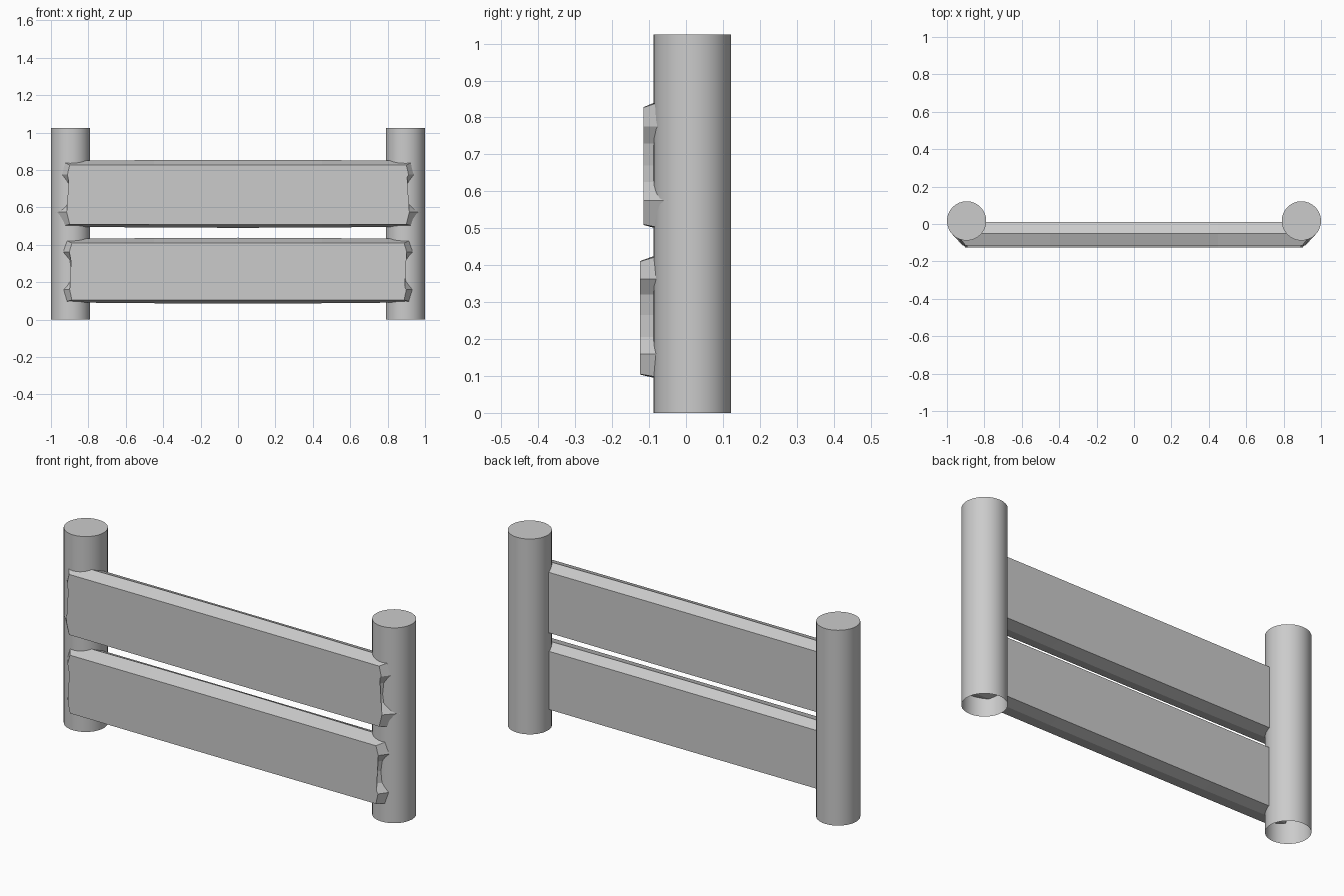
import bpy, bmesh
from mathutils import Matrix

if "Cube" in bpy.data.objects:
    bpy.data.objects.remove(bpy.data.objects["Cube"])


def finish(bm, name, angle=None):
    bmesh.ops.recalc_face_normals(bm, faces=bm.faces)
    mesh = bpy.data.meshes.new(name)
    bm.to_mesh(mesh)
    bm.free()
    ob = bpy.data.objects.new(name, mesh)
    bpy.context.collection.objects.link(ob)
    if angle:
        bpy.context.view_layer.objects.active = ob
        ob.select_set(True)
        bpy.ops.object.shade_smooth_by_angle(angle=angle)
        ob.select_set(False)
    return ob


def post(name, x):
    # round post, capped on top and open underneath
    bm = bmesh.new()
    bmesh.ops.create_cone(bm, cap_ends=True, segments=32, radius1=0.105, radius2=0.105,
                          depth=1.025, matrix=Matrix.Translation((x, 0.0165, 0.5125)))
    bottom = [f for f in bm.faces if all(v.co.z < 0.01 for v in f.verts)]
    bmesh.ops.delete(bm, geom=bottom, context='FACES_ONLY')
    finish(bm, name, 0.6)


def outline(end, bow):
    # closed outline: slightly bowed long edges, chipped ends mirrored
    top, bot = end[0][1], end[-1][1]
    mids = [(-0.45, 0.7), (0.0, 1.0), (0.45, 0.7)]
    pts = [(x, top + bow * k) for x, k in mids]
    pts += end
    pts += [(x, bot - bow * k) for x, k in reversed(mids)]
    pts += [(-x, z) for x, z in reversed(end)]
    return pts


def plank(name, end, flare, y_front, y_back):
    # three stacked outlines: front face, widest ridge, back face
    bm = bmesh.new()
    last = len(end) - 1
    ridge = []
    for i, ((x, z), d) in enumerate(zip(end, flare)):
        dz = 0.022 if i == 0 else -0.013 if i == last else 0
        ridge.append((x + d, z + dz))
    back = [(0.9, z) for _, z in end]
    rings = []
    for pts, y in ((outline(end, 0.001), y_front),
                   (outline(ridge, 0.006), -0.05),
                   (outline(back, 0.001), y_back)):
        rings.append([bm.verts.new((x, y, z)) for x, z in pts])
    n = len(rings[0])
    for a, b in zip(rings, rings[1:]):
        for i in range(n):
            j = (i + 1) % n
            bm.faces.new((a[i], a[j], b[j], b[i]))
    caps = [bm.faces.new(rings[0]), bm.faces.new(rings[2])]
    bmesh.ops.triangulate(bm, faces=caps)
    finish(bm, name)


# posts
post("left_post", -0.895)
post("right_post", 0.895)

# planks with scalloped ends
plank("upper_plank",
      [(0.90, 0.827), (0.912, 0.775), (0.886, 0.73), (0.88, 0.67),
       (0.886, 0.625), (0.916, 0.575), (0.90, 0.51)],
      [0.05, 0.05, 0.05, 0.05, 0.05, 0.06, 0.05], -0.115, 0.01)
plank("lower_plank",
      [(0.888, 0.41), (0.902, 0.362), (0.875, 0.32), (0.867, 0.265),
       (0.873, 0.205), (0.9, 0.16), (0.888, 0.105)],
      [0.05, 0.055, 0.05, 0.05, 0.05, 0.055, 0.05], -0.125, 0.005)
